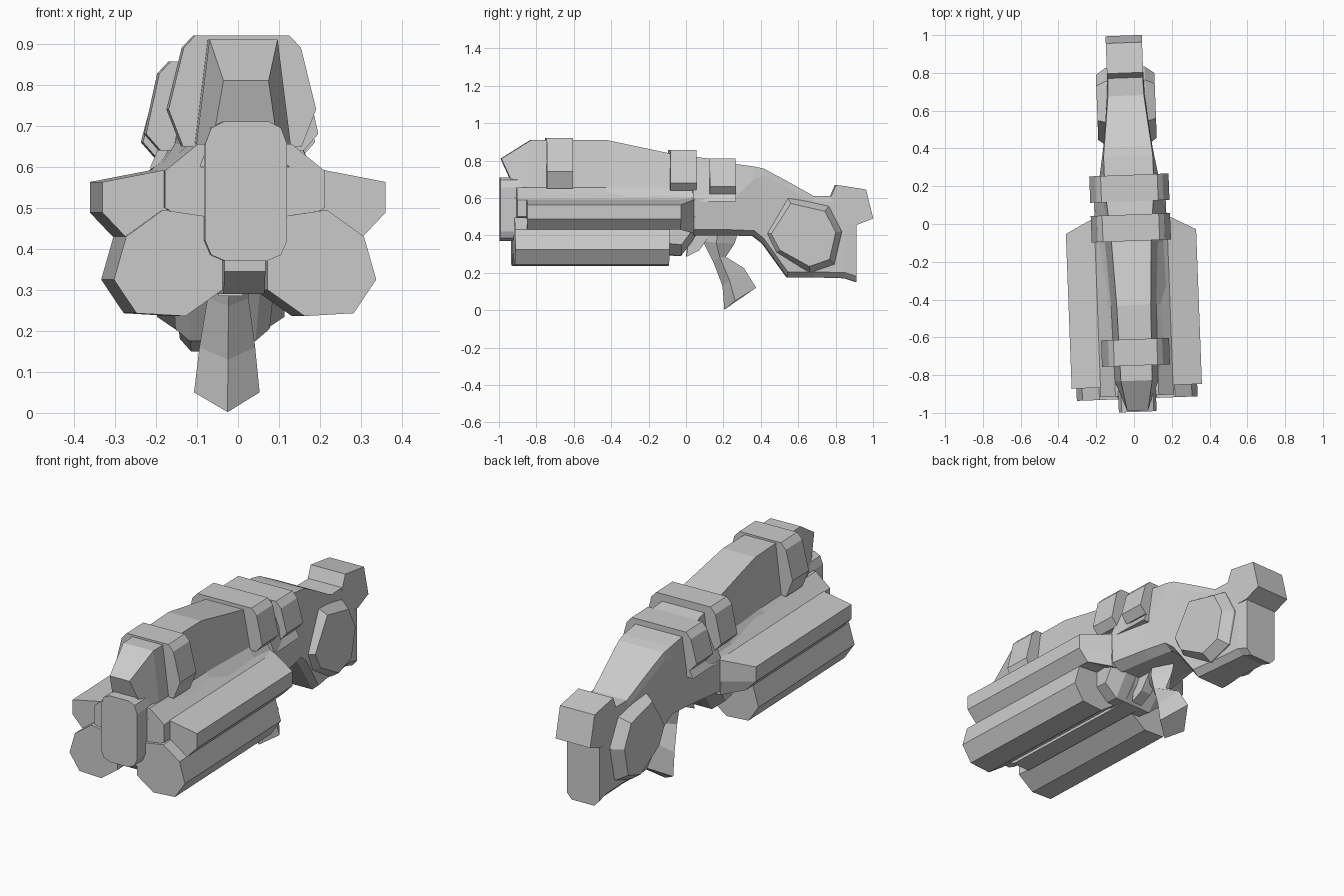
import bpy, bmesh, math
from mathutils import Matrix

# whole model is yawed slightly, so every part is built symmetric and then turned
TURN = Matrix.Translation((-0.0175, 0, 0)) @ Matrix.Rotation(math.radians(2.15), 4, 'Z')


def loft(name, rings):
    """Skin a list of equal-length point loops and cap both ends."""
    bm = bmesh.new()
    loops = [[bm.verts.new(p) for p in ring] for ring in rings]
    n = len(loops[0])
    for a, b in zip(loops, loops[1:]):
        for i in range(n):
            j = (i + 1) % n
            bm.faces.new((a[i], a[j], b[j], b[i]))
    bm.faces.new(loops[0])
    bm.faces.new(loops[-1])
    bmesh.ops.recalc_face_normals(bm, faces=bm.faces)
    bmesh.ops.transform(bm, matrix=TURN, verts=bm.verts)
    me = bpy.data.meshes.new(name)
    bm.to_mesh(me)
    bm.free()
    ob = bpy.data.objects.new(name, me)
    bpy.context.collection.objects.link(ob)
    return ob


def both(half):
    """Mirror a half outline across x = 0 into a closed loop."""
    return half + [(-p[0],) + tuple(p[1:]) for p in reversed(half)]


def along_y(name, outline, y0, y1):
    return loft(name, [[(x, y, z) for x, z in outline] for y in (y0, y1)])


def across_x(name, outline, w):
    return loft(name, [[(x, y, z) for y, z in outline] for x in (-w, w)])


# muzzle block with chamfered corners
along_y("muzzle", both([(0.05, 0.37), (0.085, 0.385), (0.1, 0.42), (0.1, 0.655),
                        (0.085, 0.695), (0.055, 0.71)]), -0.995, -0.88)

# central core and under rail
along_y("core", both([(0.1, 0.40), (0.16, 0.48), (0.195, 0.50), (0.195, 0.59), (0.115, 0.655)]), -0.91, 0.04)
across_x("under_rail", [(-0.92, 0.37), (-0.92, 0.345), (-0.85, 0.29), (-0.03, 0.29),
                        (0.03, 0.36), (0.06, 0.42), (-0.5, 0.45)], 0.05)
loft("rear_collar", [[(x, y, z) for x, z in both([(w * 0.6, zb), (w, zb + 0.06), (w, 0.5)])]
                     for y, w, zb in ((-0.14, 0.17, 0.30), (-0.03, 0.18, 0.29), (0.05, 0.19, 0.40))])

# top shroud: (y top, z top, half top, y side, half side, z base)
shroud = [(-0.99, 0.81, 0.055, -0.92, 0.08, 0.60), (-0.83, 0.91, 0.083, -0.83, 0.115, 0.59),
          (-0.43, 0.91, 0.09, -0.43, 0.12, 0.585), (-0.1, 0.84, 0.105, -0.1, 0.14, 0.58),
          (0.26, 0.79, 0.135, 0.26, 0.15, 0.58)]
loft("top_shroud", [both([(0.1 if i == 0 else 0.19, ys, zb), (ws, ys, 0.655), (wt, yt, zt)])
                    for i, (yt, zt, wt, ys, ws, zb) in enumerate(shroud)])

# receiver and stock: (y, z bottom, z shoulder, z top, half width, half top)
stock = [(0.03, 0.40, 0.60, 0.80, 0.195, 0.11), (0.23, 0.40, 0.58, 0.785, 0.16, 0.13),
         (0.36, 0.395, 0.70, 0.768, 0.138, 0.13), (0.41, 0.355, 0.72, 0.757, 0.13, 0.125),
         (0.54, 0.175, 0.65, 0.688, 0.115, 0.11), (0.68, 0.175, 0.58, 0.61, 0.10, 0.095),
         (0.85, 0.17, 0.58, 0.61, 0.095, 0.09), (0.91, 0.15, 0.57, 0.60, 0.09, 0.09)]
loft("receiver_stock", [both([(w * 0.7, y, zb), (w, y, zb + 0.03), (w, y, zs), (wt, y, zt)])
                        for y, zb, zs, zt, w, wt in stock])
across_x("stock_heel", [(0.77, 0.60), (0.80, 0.67), (0.96, 0.645), (0.998, 0.49),
                        (0.91, 0.455), (0.80, 0.455)], 0.096)

# faceted disc through the stock, chamfered on both sides
disc = [(0.415, 0.41), (0.54, 0.605), (0.76, 0.555), (0.83, 0.42), (0.79, 0.245), (0.66, 0.20), (0.47, 0.305)]
loft("stock_disc", [[(x, 0.625 + (y - 0.625) * s, 0.40 + (z - 0.40) * s) for y, z in disc]
                    for x, s in ((-0.155, 0.83), (-0.105, 1), (0.105, 1), (0.155, 0.83))])

# side rails and lower tubes, mirrored
upper = [(0.17, 0.593), (0.195, 0.592), (0.345, 0.563), (0.345, 0.488), (0.29, 0.43), (0.17, 0.44)]
back = [(0.17, 0.605), (0.185, 0.60), (0.2, 0.59), (0.2, 0.48), (0.195, 0.41), (0.17, 0.41)]
lower = [(0.29, 0.43), (0.32, 0.325), (0.265, 0.243), (0.145, 0.236), (0.055, 0.30),
         (0.055, 0.42), (0.10, 0.48), (0.20, 0.495)]
for side, s in (("right", 1), ("left", -1)):
    loft("upper_rail_" + side, [[(s * x, y, z) for x, z in pts]
                                for pts, y in ((upper, -0.86), (upper, -0.04), (back, 0.035))])
    along_y("lower_tube_" + side, [(s * x, z) for x, z in lower], -0.925, -0.10)

# clamps over the shroud: (y0, y1, top z, half top, half side, low z)
for i, (y0, y1, zt, wt, ws, zl) in enumerate([(-0.75, -0.61, 0.92, 0.115, 0.18, 0.65),
                                              (-0.09, 0.05, 0.857, 0.15, 0.21, 0.64),
                                              (0.12, 0.26, 0.81, 0.15, 0.21, 0.62)]):
    zs = zl + (0.09 if i == 0 else 0.04)
    along_y("clamp_%d" % (i + 1), both([(ws - 0.06, zl), (ws - 0.035, zl), (ws, zs),
                                        (wt + 0.028, zt - 0.03), (wt, zt)]), y0, y1)

# trigger wedge and grip with front and back ridges
across_x("trigger", [(0.02, 0.42), (0.0, 0.285), (0.07, 0.32), (0.14, 0.42)], 0.03)
grip = [((0.07, 0.42), 0.05, (0.17, 0.42), (0.28, 0.42)), ((0.09, 0.37), 0.05, (0.16, 0.36), (0.26, 0.355)),
        ((0.145, 0.26), 0.05, (0.18, 0.28), (0.213, 0.285)), ((0.195, 0.13), 0.068, (0.23, 0.16), (0.31, 0.225)),
        ((0.205, 0.002), 0.08, (0.26, 0.05), (0.375, 0.12))]
loft("grip", [[(0, *f), (w, *m), (0, *b), (-w, *m)] for f, w, m, b in grip])
